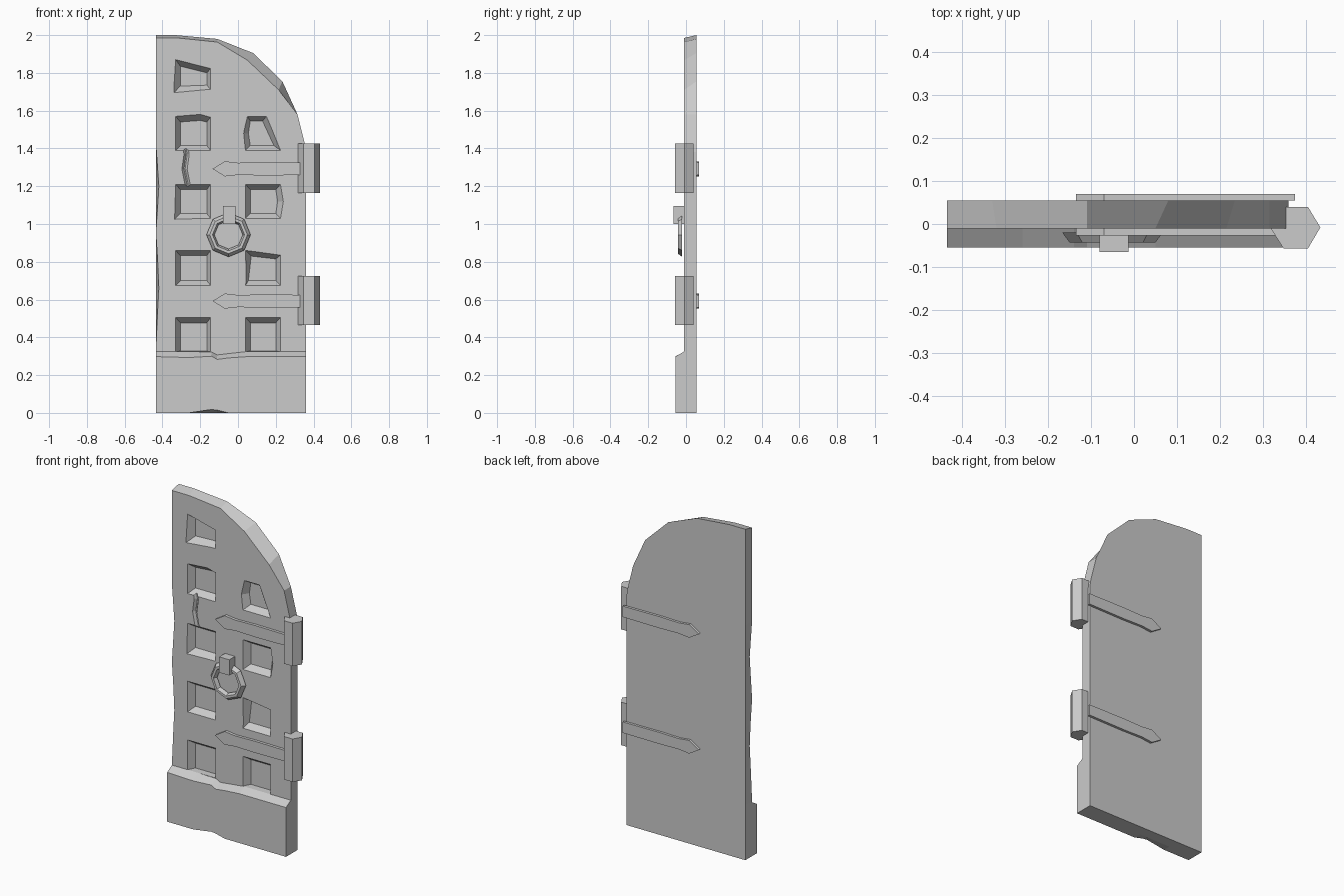
import bpy, bmesh
from math import cos, sin, pi

if "Cube" in bpy.data.objects:
    bpy.data.objects.remove(bpy.data.objects["Cube"])

grey = bpy.data.materials.new("plain grey")
grey.use_nodes = True
grey.diffuse_color = (0.6, 0.6, 0.6, 1)
grey.node_tree.nodes["Principled BSDF"].inputs["Base Color"].default_value = (0.6, 0.6, 0.6, 1)


def loft(name, rings, closed=False):
    """Skin matching rings of points, capping the ends unless closed."""
    bm = bmesh.new()
    loops = [[bm.verts.new(p) for p in ring] for ring in rings]
    pairs = list(zip(loops, loops[1:]))
    if closed:
        pairs.append((loops[-1], loops[0]))
    else:
        bm.faces.new(loops[0])
        bm.faces.new(loops[-1])
    for a, b in pairs:
        for i in range(len(a)):
            j = (i + 1) % len(a)
            bm.faces.new((a[i], a[j], b[j], b[i]))
    bmesh.ops.recalc_face_normals(bm, faces=bm.faces)
    mesh = bpy.data.meshes.new(name)
    bm.to_mesh(mesh)
    bm.free()
    mesh.materials.append(grey)
    obj = bpy.data.objects.new(name, mesh)
    bpy.context.scene.collection.objects.link(obj)
    return obj


def at_y(points, y):
    return [(x, y, z) for x, z in points]


def prism(name, points, y0, y1):
    return loft(name, [at_y(points, y0), at_y(points, y1)])


FRONT, BACK = -0.01, 0.055

# Door slab: chipped left edge, bevelled arch
chips = [(0, 0), (0.33, 0), (0.55, 0.01), (0.66, 0.016), (0.8, 0.01), (0.95, 0),
         (1.1, 0.01), (1.2, 0.016), (1.3, 0.009), (1.42, 0)]
arch_front = [(-0.435, 1.985), (-0.32, 1.985), (-0.11, 1.963), (0.05, 1.867),
              (0.215, 1.71), (0.315, 1.58), (0.355, 1.42), (0.36, 1.38), (0.36, 0)]
arch_back = [(-0.435, 2.0), (-0.33, 2.0), (-0.11, 1.98), (0.08, 1.905),
             (0.235, 1.755), (0.315, 1.58), (0.355, 1.42), (0.36, 1.38), (0.36, 0)]
slab = loft("door_slab", [
    at_y([(-0.435 + d, z) for z, d in chips] + arch_front, FRONT),
    at_y([(-0.435, z) for z, d in chips] + arch_back, BACK)])


# Sunken panels and crack
def carve(name, outer, inner, depth):
    """Cut a tapering recess, starting a little in front of the door face."""
    lead = 0.01
    k = lead / depth
    start = [(a + (a - c) * k, b + (b - d) * k) for (a, b), (c, d) in zip(outer, inner)]
    cutter = loft(name, [at_y(start, FRONT - lead), at_y(inner, FRONT + depth)])
    cutter.hide_render = True
    mod = slab.modifiers.new(name, "BOOLEAN")
    mod.operation, mod.solver, mod.object = "DIFFERENCE", "EXACT", cutter
    return cutter


def box(x0, x1, z0, z1):
    return [(x0, z1), (x1, z1), (x1, z0), (x0, z0)]


L, R = (-0.33, -0.145), (0.04, 0.225)
panels = [
    (box(*L, 0.325, 0.505), box(-0.305, -0.165, 0.327, 0.477)),
    (box(*R, 0.325, 0.505), box(0.065, 0.2, 0.327, 0.477)),
    (box(*L, 0.675, 0.86), box(-0.305, -0.165, 0.7, 0.832)),
    ([(0.04, 0.86), (0.225, 0.835), (0.225, 0.675), (0.04, 0.675)],
     [(0.07, 0.83), (0.2, 0.815), (0.2, 0.7), (0.055, 0.7)]),
    ([(-0.33, 1.21), (-0.145, 1.21), (-0.145, 1.03), (-0.335, 1.025)],
     box(-0.305, -0.165, 1.055, 1.182)),
    ([(0.04, 1.21), (0.225, 1.21), (0.24, 1.12), (0.225, 1.03), (0.04, 1.03)],
     [(0.065, 1.182), (0.2, 1.182), (0.21, 1.12), (0.2, 1.055), (0.065, 1.055)]),
    ([(-0.33, 1.57), (-0.2, 1.58), (-0.145, 1.565), (-0.145, 1.39), (-0.33, 1.39)],
     [(-0.305, 1.54), (-0.2, 1.548), (-0.165, 1.54), (-0.165, 1.415), (-0.305, 1.415)]),
    ([(0.05, 1.57), (0.15, 1.57), (0.225, 1.39), (0.04, 1.39), (0.03, 1.48)],
     [(0.065, 1.545), (0.13, 1.545), (0.19, 1.415), (0.065, 1.415), (0.055, 1.48)]),
    ([(-0.33, 1.87), (-0.145, 1.823), (-0.145, 1.712), (-0.34, 1.695)],
     [(-0.305, 1.835), (-0.165, 1.8), (-0.165, 1.735), (-0.305, 1.73)]),
]
helpers = [carve("panel_cutter", o, i, 0.04) for o, i in panels]
spine = [(-0.28, 1.41), (-0.272, 1.37), (-0.283, 1.29), (-0.265, 1.2)]
zigzag = lambda w: [(x - w, z) for x, z in spine] + [(x + w, z) for x, z in reversed(spine)]
helpers.append(carve("crack_cutter", zigzag(0.014), zigzag(0.003), 0.015))

# Bake the cuts, then drop the cutters
graph = bpy.context.evaluated_depsgraph_get()
slab_mesh = bpy.data.meshes.new_from_object(slab.evaluated_get(graph))
slab.modifiers.clear()
slab.data = slab_mesh
for h in helpers:
    bpy.data.objects.remove(h)

# Kick board: x, chipped bottom, bevel bottom, bevel top
steps = [(-0.435, 0, 0.298, 0.325), (-0.26, 0, 0.293, 0.325), (-0.14, 0.018, 0.3, 0.322),
         (-0.11, 0.015, 0.283, 0.307), (-0.05, 0, 0.291, 0.314), (0.05, 0, 0.298, 0.325),
         (0.36, 0, 0.298, 0.325)]
loft("kick_board", [[(x, -0.055, b), (x, -0.055, lo), (x, FRONT, hi), (x, FRONT, 0)]
                    for x, b, lo, hi in steps])

# Hinges: hexagonal barrel with a pointed strap on each side of the door
barrel = [(0.355, 0.04), (0.405, 0.04), (0.434, -0.008),
          (0.405, -0.057), (0.348, -0.057), (0.317, -0.008)]
for label, zc in (("lower", 0.595), ("upper", 1.295)):
    loft(label + "_hinge_barrel", [[(x, y, zc + s * 0.13) for x, y in barrel] for s in (-1, 1)])
    for side, end, y0, y1 in (("front", 0.335, -0.027, FRONT), ("back", 0.375, BACK, 0.07)):
        z = zc - 0.003
        top = [(-0.07, 0.04), (0, 0.032), (0.13, 0.035), (end, 0.033)]
        outline = ([(-0.135, z)] + [(x, z + h) for x, h in top]
                   + [(x, z - h) for x, h in reversed(top)])
        prism(label + "_" + side + "_strap", outline, y0, y1)

# Knocker: octagonal ring hung from a block
section = [(0.117, -0.02), (0.1, -0.043), (0.085, -0.043), (0.075, -0.02)]
loft("knocker_ring", [[(-0.05 + r * cos(i * pi / 4), y, 0.943 + r * sin(i * pi / 4))
                       for r, y in section] for i in range(8)], closed=True)
prism("knocker_block", box(-0.08, -0.013, 1.0, 1.095), -0.065, FRONT)
